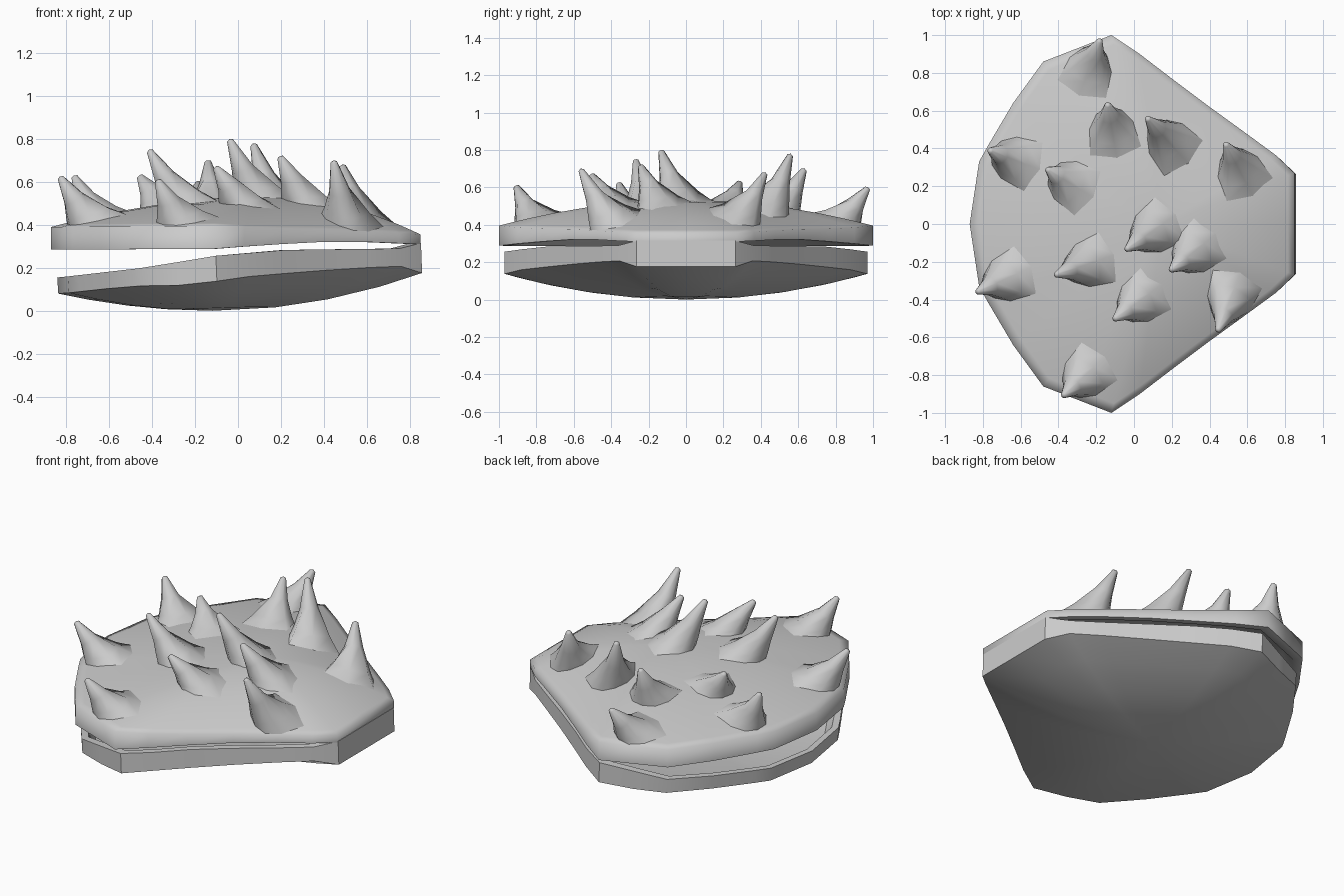
import bpy, bmesh, math
from mathutils import Vector
from mathutils.bvhtree import BVHTree

if "Cube" in bpy.data.objects:
    bpy.data.objects.remove(bpy.data.objects["Cube"])

# Half outline seen from above (x, |y|), nose edge to rear point
HALF = [(0.85, 0.27), (0.75, 0.365), (0.6, 0.475), (0.4, 0.62), (0.2, 0.77), (0.03, 0.9),
        (-0.12, 1.0), (-0.3, 0.93), (-0.48, 0.86), (-0.64, 0.64), (-0.77, 0.42), (-0.82, 0.33)]
OUTLINE = HALF + [(-0.87, 0.0)] + [(x, -y) for x, y in reversed(HALF)] + [(0.85, 0.0)]


def interp(table, x):
    if x <= table[0][0]:
        return table[0][1]
    for (x0, z0), (x1, z1) in zip(table, table[1:]):
        if x <= x1:
            return z0 + (z1 - z0) * (x - x0) / (x1 - x0)
    return table[-1][1]


def bridge(bm, a, b):
    n = len(a)
    for i in range(n):
        bm.faces.new((a[i], a[(i + 1) % n], b[(i + 1) % n], b[i]))


def fan(bm, ring, point):
    c = bm.verts.new(point)
    for i in range(len(ring)):
        bm.faces.new((ring[i], ring[(i + 1) % len(ring)], c))


def loft(rings, start, end):
    bm = bmesh.new()
    loops = [[bm.verts.new(p) for p in r] for r in rings]
    for a, b in zip(loops, loops[1:]):
        bridge(bm, a, b)
    fan(bm, loops[0], start)
    fan(bm, loops[-1], end)
    bmesh.ops.recalc_face_normals(bm, faces=bm.faces)
    return bm


def finish(bm, name, angle):
    mesh = bpy.data.meshes.new(name)
    bm.to_mesh(mesh)
    bm.free()
    ob = bpy.data.objects.new(name, mesh)
    bpy.context.collection.objects.link(ob)
    bpy.ops.object.select_all(action='DESELECT')
    ob.select_set(True)
    bpy.context.view_layer.objects.active = ob
    bpy.ops.object.shade_smooth_by_angle(angle=math.radians(angle))
    return ob


# Upper shell: thin rim rolling over into a shallow dome, hollow beneath
LIP = [(-0.87, 0.285), (-0.1, 0.288), (0.1, 0.305), (0.48, 0.325), (0.85, 0.31)]
RIM = [(-0.87, 0.39), (-0.12, 0.395), (0.1, 0.38), (0.48, 0.375), (0.85, 0.355)]
PEAK, CX = 0.535, 0.15


def dome_ring(s, sink=0.0):
    pts = []
    for x, y in OUTLINE:
        r = interp(RIM, x)
        z = r + (PEAK - r) * (1 - s ** 1.9) - sink
        pts.append((CX + (x - CX) * s, y * s, z))
    return pts


def lip_ring(s):
    return [(CX + (x - CX) * s, y * s, interp(LIP, x)) for x, y in OUTLINE]


shell = loft([dome_ring(s, 0.05) for s in (0.5, 0.9)] + [lip_ring(0.95), lip_ring(1)]
             + [dome_ring(s) for s in (1, 0.95, 0.85, 0.7, 0.5, 0.28)],
             (CX, 0, PEAK - 0.05), (CX, 0, PEAK))
surface = BVHTree.FromBMesh(shell)
finish(shell, "upper_shell", 85)


# Lower plate: tilted rim over a rounded belly, hollow above
TOP = [(-0.83, 0.155), (-0.35, 0.21), (-0.17, 0.25), (0.25, 0.285), (0.75, 0.288), (0.85, 0.315)]
LOW = [(-0.82, 0.08), (-0.5, 0.115), (-0.2, 0.12), (0.0, 0.155), (0.35, 0.185),
       (0.75, 0.21), (0.86, 0.175)]
plate_outline = [(x * 0.985 + 0.02, y * 0.97 if x < 0 else y * 0.98) for x, y in OUTLINE]


def belly_ring(s, lift=0.0):
    return [(-0.12 + (x + 0.12) * s, y * s, interp(LOW, x) * s ** 2 + lift)
            for x, y in plate_outline]


def top_ring(s):
    return [(-0.12 + (x + 0.115) * s, y * s, interp(TOP, x)) for x, y in plate_outline]


plate = loft([belly_ring(s, 0.04) for s in (0.5, 0.9)] + [top_ring(0.95), top_ring(1)]
             + [belly_ring(s) for s in (1, 0.8, 0.55, 0.3)], (-0.12, 0, 0.04), (-0.12, 0, 0))
finish(plate, "lower_plate", 40)


# Spikes: base centre (x, y) and tip (x, y, z)
SPIKES = [(-0.23, 0.84, -0.18, 0.975, 0.60), (-0.12, 0.52, -0.14, 0.635, 0.70),
          (0.17, 0.45, 0.07, 0.56, 0.78), (0.55, 0.30, 0.485, 0.425, 0.68),
          (-0.66, 0.35, -0.765, 0.39, 0.63), (-0.36, 0.23, -0.46, 0.29, 0.63),
          (0.08, -0.05, -0.04, -0.135, 0.80), (-0.27, -0.22, -0.415, -0.27, 0.75),
          (0.3, -0.16, 0.195, -0.245, 0.72), (-0.7, -0.3, -0.83, -0.36, 0.625),
          (0.01, -0.42, -0.105, -0.505, 0.67), (0.5, -0.42, 0.445, -0.565, 0.70),
          (-0.28, -0.82, -0.375, -0.91, 0.61)]
# Foot radius by side: tip-ward side short, two trailing roots long
FOOT = [0.09, 0.1, 0.12, 0.2, 0.18, 0.2, 0.12, 0.1]
SIDES = len(FOOT)


def drop(x, y):
    hit = surface.ray_cast(Vector((x, y, 2)), Vector((0, 0, -1)))[0]
    return hit.z - 0.004 if hit else None


def foot_point(bx, by, a, r):
    # pull the foot inwards until it stands on the shell
    while True:
        x, y = bx + r * math.cos(a), by + r * math.sin(a)
        z = drop(x, y)
        if z is not None or r < 0.01:
            return Vector((x, y, z if z is not None else 0.38))
        r -= 0.01


bm = bmesh.new()
for bx, by, tx, ty, tz in SPIKES:
    tip = Vector((tx, ty, tz))
    root = Vector((bx, by, drop(bx, by)))
    lean = math.atan2(ty - by, tx - bx)
    axis = (tip - root).normalized()
    side = Vector((-math.sin(lean), math.cos(lean), 0))
    ahead = side.cross(axis)
    angles = [2 * math.pi * i / SIDES for i in range(SIDES)]
    feet = [foot_point(bx, by, lean + a, r) for a, r in zip(angles, FOOT)]
    spokes = [ahead * math.cos(a) + side * math.sin(a) for a in angles]
    neck = [root.lerp(tip, 0.5) + s * 0.052 for s in spokes]
    end = [root.lerp(tip, 0.97) + s * 0.016 for s in spokes]
    # slight flare between foot and neck
    flare = [f.lerp(n, 0.42) - Vector((0, 0, 0.01)) for f, n in zip(feet, neck)]
    loops = [[bm.verts.new(p) for p in ring] for ring in (feet, flare, neck, end)]
    for a, b in zip(loops, loops[1:]):
        bridge(bm, a, b)
    fan(bm, loops[-1], tip)
bmesh.ops.recalc_face_normals(bm, faces=bm.faces)
finish(bm, "shell_spikes", 80)
